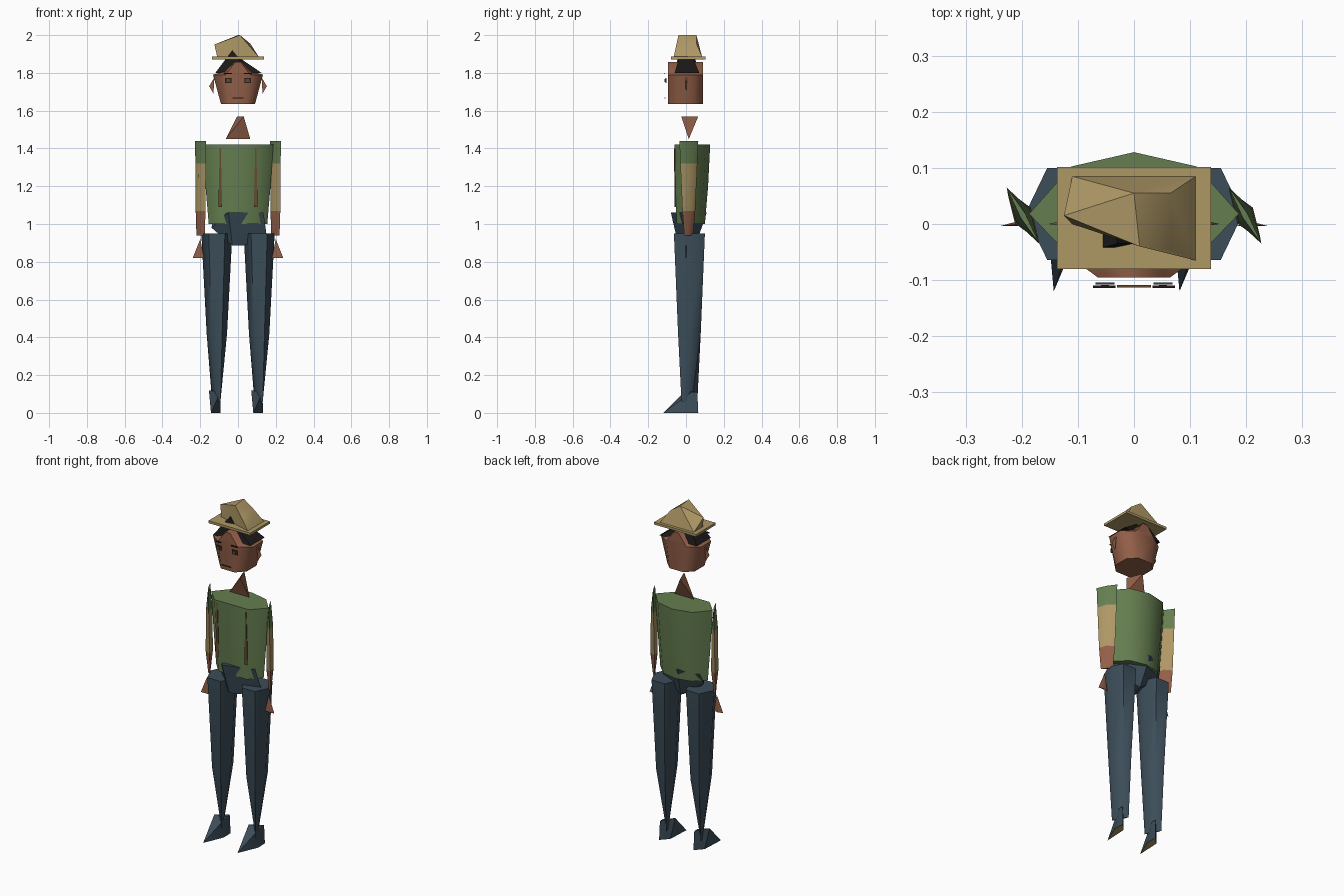
import bpy, bmesh
from math import radians

cube = bpy.data.objects.get("Cube")
if cube:
    bpy.data.objects.remove(cube)


def material(name, color):
    m = bpy.data.materials.new(name)
    m.use_nodes = True
    m.diffuse_color = (*color, 1)
    bsdf = m.node_tree.nodes["Principled BSDF"]
    bsdf.inputs["Base Color"].default_value = (*color, 1)
    bsdf.inputs["Roughness"].default_value = 0.9
    return m


TAN = material("tan cloth", (0.42, 0.31, 0.13))
GREEN = material("green shirt", (0.13, 0.21, 0.08))
SKIN = material("brown skin", (0.29, 0.115, 0.065))
BLUE = material("dark blue denim", (0.045, 0.075, 0.10))
HAIR = material("black hair", (0.012, 0.01, 0.01))
STRAP = material("brown strap", (0.13, 0.07, 0.03))
EYE = material("dark eye", (0.05, 0.04, 0.025))


def finish(name, bm, mats, rule=None, angle=35):
    bmesh.ops.recalc_face_normals(bm, faces=bm.faces[:])
    bm.normal_update()
    for f in bm.faces:
        f.smooth = True
        if rule:
            f.material_index = rule(f)
    mesh = bpy.data.meshes.new(name)
    bm.to_mesh(mesh)
    bm.free()
    mesh.set_sharp_from_angle(angle=radians(angle))
    for m in mats:
        mesh.materials.append(m)
    obj = bpy.data.objects.new(name, mesh)
    bpy.context.collection.objects.link(obj)
    return obj


def hull(name, points, mats, rule=None, angle=35):
    bm = bmesh.new()
    for p in points:
        bm.verts.new(p)
    bmesh.ops.convex_hull(bm, input=bm.verts[:])
    return finish(name, bm, mats, rule, angle)


def loft(name, rings, mats, rule=None, angle=55):
    bm = bmesh.new()
    loops = [[bm.verts.new(p) for p in ring] for ring in rings]
    n = len(loops[0])
    for a, b in zip(loops, loops[1:]):
        for i in range(n):
            j = (i + 1) % n
            bm.faces.new((a[i], a[j], b[j], b[i]))
    bm.faces.new(loops[0])
    bm.faces.new(loops[-1])
    return finish(name, bm, mats, rule, angle)


def plate(name, x, z, w, h, y, mat):
    pts = [(x + a * w / 2, y + b, z + c * h / 2)
           for a in (-1, 1) for b in (-0.002, 0.002) for c in (-1, 1)]
    return hull(name, pts, [mat])


# Head: eight-sided section tapering to the chin, ridged on top
def head_ring(z, half, front):
    side = [(-front, -0.095), (front, -0.095), (half, -0.045), (half, 0.045),
            (front, 0.09), (-front, 0.09), (-half, 0.045), (-half, -0.045)]
    return [(x, y, z) for x, y in side]


loft("head", [head_ring(1.635, 0.09, 0.045), head_ring(1.79, 0.132, 0.065),
              head_ring(1.81, 0.07, 0.05), head_ring(1.857, 0.02, 0.015)], [SKIN])

# Facial features, ears and hands
for s, side in ((1, "left"), (-1, "right")):
    plate(side + "_eye", s * 0.052, 1.76, 0.034, 0.026, -0.106, EYE)
    plate(side + "_iris", s * 0.052, 1.76, 0.014, 0.016, -0.111, STRAP)
    plate(side + "_eyebrow", s * 0.053, 1.797, 0.04, 0.006, -0.112, HAIR)
    hull(side + "_ear", [(s * 0.125, -0.004, 1.775), (s * 0.125, 0.006, 1.775),
                         (s * 0.153, 0.0, 1.73), (s * 0.13, 0.0, 1.69)], [SKIN])
    hull(side + "_hand", [(s * 0.20, 0.0, 0.92), (s * 0.24, -0.004, 0.82),
                          (s * 0.18, -0.004, 0.82), (s * 0.21, 0.004, 0.82)], [SKIN])
plate("mouth", 0, 1.667, 0.06, 0.005, -0.111, STRAP)

# Hair flaps lying on the slopes of the head
for side, profile in (
        ("right", ((-0.12, 1.80), (-0.05, 1.80), (0.02, 1.86), (-0.03, 1.92))),
        ("left", ((0.125, 1.80), (0.06, 1.80), (0.01, 1.86), (0.0, 1.885)))):
    pts = []
    for x, z in profile:
        low = z < 1.83
        pts += [(x, -0.06 if low else -0.035, z), (x, 0.07 if low else 0.035, z)]
    hull(side + "_hair", pts, [HAIR])

# Hat
hull("hat_brim", [(x, y, z) for x in (-0.137, 0.137) for y in (-0.08, 0.102)
                  for z in (1.872, 1.886)], [TAN])
hull("hat_crown", [(-0.11, 0.085, 1.885), (0.11, 0.085, 1.885), (0.11, -0.065, 1.885),
                   (-0.11, 0.0, 1.885), (-0.125, 0.015, 1.95), (0.0, 0.055, 2.0),
                   (0.01, -0.04, 2.0), (0.065, 0.055, 1.955), (0.065, -0.045, 1.945)],
     [TAN])

# Neck wedge
hull("neck", [(-0.065, 0.015, 1.45), (0.065, 0.015, 1.45),
              (0.03, -0.025, 1.57), (-0.005, 0.065, 1.57)], [SKIN])


# Shirt body
def torso_ring(z, half, front, back):
    pts = [(-half, 0.018), (-0.6 * half, front), (0.6 * half, front), (half, 0.018),
           (0.6 * half, 0.8 * back), (0, back), (-0.6 * half, 0.8 * back)]
    return [(x, y, z) for x, y in pts]


loft("shirt_body", [torso_ring(1.0, 0.155, -0.05, 0.10),
                    torso_ring(1.2, 0.172, -0.056, 0.117),
                    torso_ring(1.42, 0.187, -0.06, 0.128)], [GREEN], angle=65)

# Thin straps on the chest
for s, side in ((1, "left"), (-1, "right")):
    x = s * 0.094
    hull(side + "_strap", [(x - 0.003, -0.063, 1.40), (x + 0.003, -0.063, 1.40),
                           (x - 0.01, -0.061, 1.09), (x + 0.01, -0.061, 1.09),
                           (x, -0.045, 1.40), (x, -0.045, 1.09)], [STRAP])


# Flat slanted arms: green shoulder, tan sleeve, bare forearm
def arm_ring(cx, z, w, d, t):
    return [(cx - w, 0.015 + d, z), (cx - t, 0.015 - t, z),
            (cx + w, 0.015 - d, z), (cx + t, 0.015 + t, z)]


def arm_color(f):
    z = f.calc_center_median().z
    return 0 if z > 1.32 else 1 if z > 1.07 else 2


for s, side in ((1, "left"), (-1, "right")):
    cx = s * 0.198
    loft(side + "_arm", [arm_ring(cx, 0.94, 0.022, 0.024, 0.004),
                         arm_ring(cx, 1.07, 0.026, 0.034, 0.014),
                         arm_ring(cx, 1.32, 0.028, 0.045, 0.012),
                         arm_ring(cx, 1.44, 0.029, 0.05, 0.004)],
         [GREEN, TAN, SKIN], arm_color, 40)

# Trouser hips
hull("trouser_hips", [(-0.05, -0.08, 1.06), (0.135, -0.03, 1.06), (-0.02, 0.11, 1.06),
                      (-0.13, 0.06, 1.04), (-0.14, 0.03, 0.98), (0.15, 0.0, 0.95),
                      (-0.03, -0.04, 0.885), (0.03, -0.02, 0.885), (0.0, 0.05, 0.885)],
     [BLUE])


# Trouser legs: six-sided, closing to a slanted edge at the ankle
def leg_ring(cx, z, rx, ry):
    pts = [(-1, 0), (-0.52, -1), (0.52, -1), (1, 0), (0.52, 1), (-0.52, 1)]
    return [(cx + a * rx, 0.018 + b * ry, z) for a, b in pts]


def ankle_ring(cx, z):
    steps = (-0.6, 0.3, 1, 0.6, -0.3, -1)
    return [(cx + 0.022 * t + d, 0.018 - 0.042 * t + d, z)
            for t, d in zip(steps, (-0.003, -0.003, 0, 0.003, 0.003, 0))]


for s, side in ((1, "left"), (-1, "right")):
    cx = s * 0.112
    loft(side + "_trouser_leg", [ankle_ring(cx - 0.003, 0.06),
                                 leg_ring(cx, 0.42, 0.054, 0.06),
                                 leg_ring(cx, 0.95, 0.082, 0.082)], [BLUE], angle=65)

    # Shoe: blade-like upper with a tan sole
    ox = cx - 0.004
    hull(side + "_shoe", [(ox - 0.027, -0.12, 0.0), (ox - 0.02, 0.02, 0.0),
                          (ox + 0.022, 0.065, 0.0), (ox + 0.024, 0.0, 0.0),
                          (ox - 0.038, 0.0, 0.12), (ox + 0.02, 0.06, 0.11),
                          (ox + 0.022, 0.03, 0.11)],
         [BLUE, TAN], lambda f: 1 if f.normal.z < -0.6 else 0)
